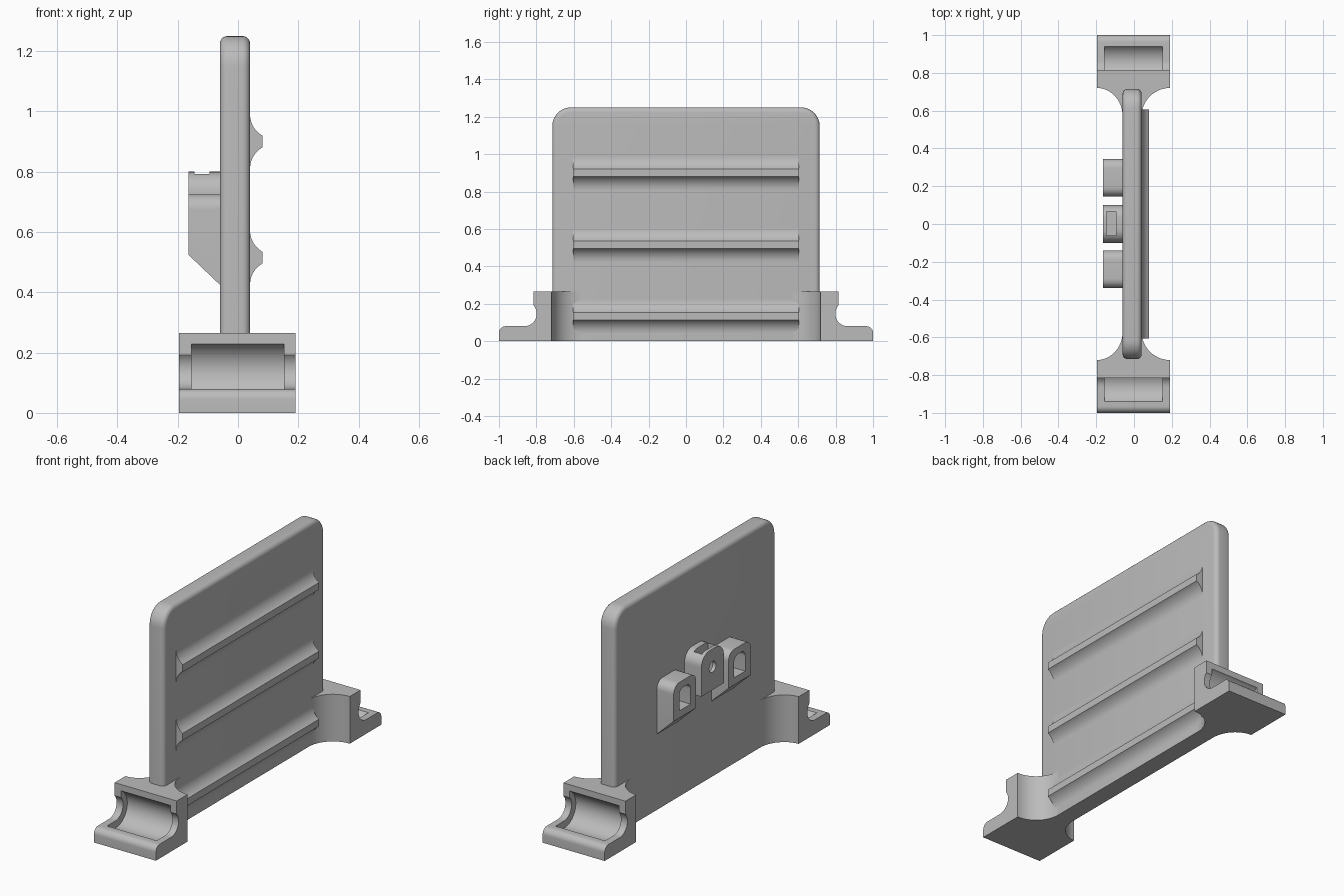
import bpy, bmesh
from math import cos, sin, radians
from mathutils import Vector

cube = bpy.data.objects.get("Cube")
if cube:
    bpy.data.objects.remove(cube, do_unlink=True)

grey = bpy.data.materials.new("plain grey")
grey.use_nodes = True
COLOUR = (0.5, 0.5, 0.5, 1)
grey.diffuse_color = COLOUR
grey.node_tree.nodes["Principled BSDF"].inputs["Base Color"].default_value = COLOUR


def arc(cx, cy, rx, ry, start, end, steps=12):
    angles = [radians(start + (end - start) * i / steps) for i in range(steps + 1)]
    return [(cx + rx * cos(a), cy + ry * sin(a)) for a in angles]


def prism(name, points, axis, low, high, round_edges=0):
    """Extrude a closed outline along X (outline in y, z) or Z (outline in x, y)."""
    bm = bmesh.new()
    place = (lambda a, b, t: (t, a, b)) if axis == "X" else (lambda a, b, t: (a, b, t))
    base = bm.faces.new([bm.verts.new(place(a, b, low)) for a, b in points])
    top = bmesh.ops.extrude_face_region(bm, geom=[base])["geom"]
    shift = Vector(place(0, 0, high - low))
    bmesh.ops.translate(bm, vec=shift, verts=[v for v in top if isinstance(v, bmesh.types.BMVert)])
    bmesh.ops.recalc_face_normals(bm, faces=bm.faces[:])
    if round_edges:
        # round the rim of both large faces, leaving the base flat
        rim = [e for e in bm.edges if abs(e.verts[0].co.x - e.verts[1].co.x) < 1e-5
               and max(v.co.z for v in e.verts) > 0.01]
        bmesh.ops.bevel(bm, geom=rim, offset=round_edges, segments=5, profile=0.5, affect="EDGES")
    mesh = bpy.data.meshes.new(name)
    bm.to_mesh(mesh)
    bm.free()
    mesh.materials.append(grey)
    obj = bpy.data.objects.new(name, mesh)
    bpy.context.collection.objects.link(obj)
    return obj


def activate(obj):
    bpy.ops.object.select_all(action="DESELECT")
    obj.select_set(True)
    bpy.context.view_layer.objects.active = obj


def boolean(obj, cutter, operation="DIFFERENCE"):
    mod = obj.modifiers.new("cut", "BOOLEAN")
    mod.object, mod.operation, mod.solver = cutter, operation, "EXACT"
    activate(obj)
    bpy.ops.object.modifier_apply(modifier=mod.name)
    bpy.data.objects.remove(cutter, do_unlink=True)


def finish(obj):
    activate(obj)
    bpy.ops.object.shade_smooth_by_angle(angle=radians(30))


def rounded_top(y, half, bottom, top, r, steps=8):
    return ([(y - half, bottom), (y + half, bottom)]
            + arc(y + half - r, top - r, r, r, 0, 90, steps)
            + arc(y - half + r, top - r, r, r, 90, 180, steps))


# Upright panel with rounded top corners and softened rim
finish(prism("panel", rounded_top(0, 0.715, 0, 1.25, 0.1), "X", -0.06, 0.04, 0.025))

# Three flared ribs along the left face
for label, z in (("upper", 0.9), ("middle", 0.515), ("lower", 0.133)):
    flare = [(0.121 + 0.081 * cos(a), 0.09 + 0.081 * sin(a))
             for a in (radians(180 + 6 * i) for i in range(11))]
    outline = [(0.03, 0.09)] + flare
    outline += [(x, -h) for x, h in reversed(outline)]
    rib = prism(label + "_rib", [(x, h) for x, h in outline], "Z", -0.605, 0.605)
    # lay the extrusion along y
    for v in rib.data.vertices:
        x, h, y = v.co
        v.co = (x, -y, z + h)
    finish(rib)

# Clip feet at both ends: flared plan, side profile with channel, deeper pocket
plan = ([(-0.195, 1), (-0.195, 0.72)] + arc(-0.195, 0.57, 0.135, 0.15, 90, 0)
        + arc(0.19, 0.57, 0.15, 0.15, 180, 90) + [(0.19, 1)])
feet = prism("clip_feet", plan, "Z", 0, 0.265)
side = ([(0.5, -0.1), (1.0, -0.1)] + arc(0.965, 0.045, 0.035, 0.035, 0, 90, 8)
        + arc(0.865, 0.147, 0.067, 0.067, 270, 138, 16) + [(0.815, 0.3), (0.5, 0.3)])
boolean(feet, prism("side_profile", side, "X", -0.3, 0.3), "INTERSECT")
pocket = arc(0.86, 0.14, 0.1, 0.1, 0, 360, 48)[:-1]
boolean(feet, prism("pocket_cutter", pocket, "X", -0.155, 0.152))
mirror = feet.modifiers.new("mirror", "MIRROR")
mirror.use_axis = (False, True, False)
mirror.use_clip = False
activate(feet)
bpy.ops.object.modifier_apply(modifier=mirror.name)
finish(feet)

# Outer lugs with arched openings and a sloped underside
for label, y in (("rear", 0.245), ("front", -0.24)):
    lug = prism(label + "_lug", rounded_top(y, 0.1, 0.425, 0.725, 0.05), "X", -0.165, -0.055)
    slope = prism("slope_cutter", [(-0.165, 0.525), (-0.06, 0.425), (-0.06, 0.3), (-0.3, 0.3),
                                   (-0.3, 0.525)], "Z", y - 0.2, y + 0.2)
    for v in slope.data.vertices:
        x, z, t = v.co
        v.co = (x, t, z)
    slope.data.flip_normals()
    boolean(lug, slope)
    boolean(lug, prism("opening_cutter", rounded_top(y, 0.05, 0.565, 0.685, 0.035), "X", -0.3, -0.062))
    finish(lug)

# Centre lug with a round hole and a slot from above
lug = prism("centre_lug", rounded_top(0, 0.1, 0.57, 0.8, 0.07), "X", -0.165, -0.055)
boolean(lug, prism("hole_cutter", arc(0, 0.7, 0.03, 0.03, 0, 360, 24)[:-1], "X", -0.3, -0.062))
slot = [(-0.145, -0.06), (-0.095, -0.06), (-0.095, 0.065), (-0.145, 0.065)]
boolean(lug, prism("slot_cutter", slot, "Z", 0.635, 0.9))
finish(lug)
